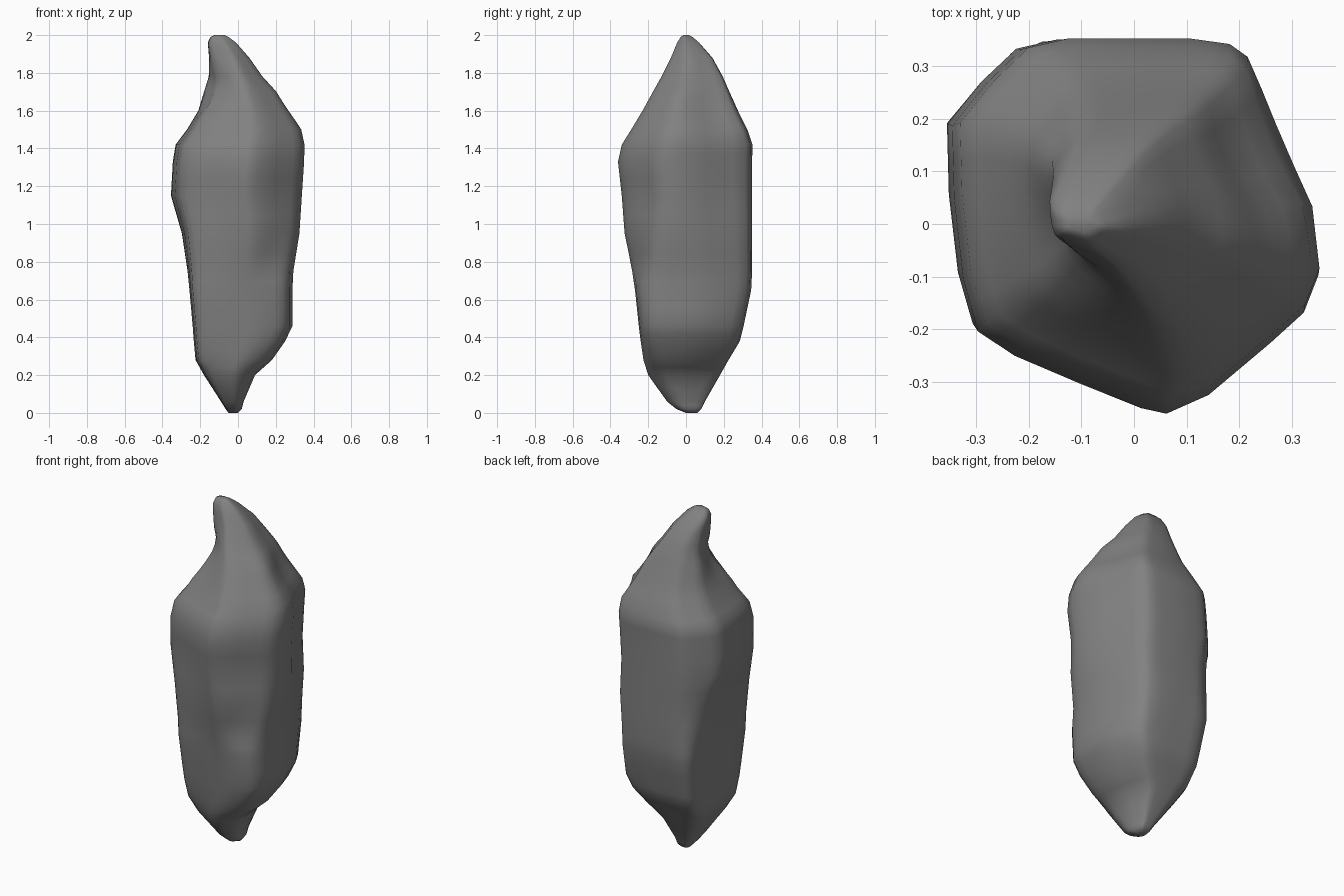
import bpy, bmesh, math
from mathutils import Vector

if "Cube" in bpy.data.objects:
    bpy.data.objects.remove(bpy.data.objects["Cube"])

# Six-cornered crystal cross-section, scaled to a unit box
OUTLINE = [(0.03, -.97), (.17, -1), (.4, -.9), (.74, -.62), (.92, -.46), (1, -.26),
           (.96, .08), (.76, .54), (.6, .9), (.5, .97), (.28, 1), (-.4, 1),
           (-.62, .95), (-.81, .77), (-1, .54), (-.99, .15), (-.94, -.28),
           (-.86, -.56), (-.66, -.69), (-.3, -.84)]

# The lower half is squarer at three corners (front right, back left, front left)
SQUARED = {0: (.03, -.99), 1: (.2, -1), 2: (.48, -.98), 3: (.8, -.9), 4: (.94, -.74), 5: (1, -.42),
           6: (.98, .12), 7: (.82, .6), 8: (.64, .92),
           12: (-.68, 1), 13: (-.92, .94), 14: (-1, .68), 15: (-1, .15), 16: (-.98, -.42),
           17: (-.94, -.82), 18: (-.72, -.92), 19: (-.3, -.98)}
FRONT_FADE = [(0, .3), (.2, .5), (.4, 1), (.64, 1), (.88, .35), (1.1, 0)]
REST_FADE = [(0, .3), (.2, .5), (.4, .95), (.65, .95), (.9, .5), (1.15, 0)]

# Height, then left/right and front/back limits of the section
RINGS = [(0, -.05, .0, .0, .06), (.02, -.065, .02, -.05, .08), (.06, -.09, .03, -.10, .10),
         (.2, -.18, .09, -.20, .18), (.28, -.225, .18, -.225, .225), (.38, -.234, .25, -.24, .285),
         (.46, -.24, .288, -.25, .305), (.65, -.257, .288, -.27, .345), (.75, -.267, .293, -.285, .35),
         (.95, -.297, .325, -.325, .35), (1.15, -.355, .338, -.34, .35), (1.33, -.345, .35, -.36, .35),
         (1.42, -.33, .352, -.34, .352), (1.5, -.27, .335, -.29, .325), (1.6, -.21, .27, -.23, .275),
         (1.7, -.18, .205, -.175, .23), (1.78, -.155, .13, -.13, .195), (1.88, -.153, .06, -.08, .14),
         (1.96, -.16, -.01, -.047, .07), (1.99, -.145, -.05, -.028, .035), (2, -.125, -.07, -.015, .015)]

# Hollows: centre, radius, push
DENTS = [((-.17, -.07, 1.72), .17, (.03, .025, 0)),
         ((.2, .12, 1.58), .22, (-.025, -.015, 0)),
         ((.18, -.26, .82), .14, (-.01, .015, 0))]


def lerp_table(z, table):
    for (a, wa), (b, wb) in zip(table, table[1:]):
        if z <= b:
            return wa + (wb - wa) * (z - a) / (b - a)
    return table[-1][1]


def section(z):
    for i, (u, v) in enumerate(OUTLINE):
        w = lerp_table(z, FRONT_FADE if i < 6 else REST_FADE)
        s, t = SQUARED.get(i, (u, v))
        yield u + (s - u) * w, v + (t - v) * w


def dent(co):
    push = Vector()
    for centre, radius, vec in DENTS:
        d = (co - Vector(centre)).length / radius
        if d < 1:
            push += Vector(vec) * (1 - d * d) ** 2
    return co + push


# Crystal body: lofted sections with finer faces so the dents read smoothly
bm = bmesh.new()
loops = []
for z, x0, x1, y0, y1 in RINGS:
    loops.append([bm.verts.new(((x0 + x1) / 2 + u * (x1 - x0) / 2,
                                (y0 + y1) / 2 + v * (y1 - y0) / 2, z)) for u, v in section(z)])
n = len(OUTLINE)
for a, b in zip(loops, loops[1:]):
    for i in range(n):
        j = (i + 1) % n
        bm.faces.new((a[i], a[j], b[j], b[i]))
bm.faces.new(loops[0][::-1])
bm.faces.new(loops[-1])
sides = [e for e in bm.edges if e.calc_length() > .04]
bmesh.ops.subdivide_edges(bm, edges=sides, cuts=1, use_grid_fill=True)
for v in bm.verts:
    v.co = dent(v.co)
bmesh.ops.triangulate(bm, faces=[f for f in bm.faces if len(f.verts) > 4])
bmesh.ops.recalc_face_normals(bm, faces=bm.faces)
mesh = bpy.data.meshes.new("crystal_shard")
bm.to_mesh(mesh)
bm.free()
shard = bpy.data.objects.new("crystal_shard", mesh)
bpy.context.collection.objects.link(shard)
for p in mesh.polygons:
    p.use_smooth = True

# Dark grey stone
stone = bpy.data.materials.new("dark_stone")
stone.diffuse_color = (.22, .22, .22, 1)
stone.use_nodes = True
stone.node_tree.nodes["Principled BSDF"].inputs["Base Color"].default_value = stone.diffuse_color
mesh.materials.append(stone)
